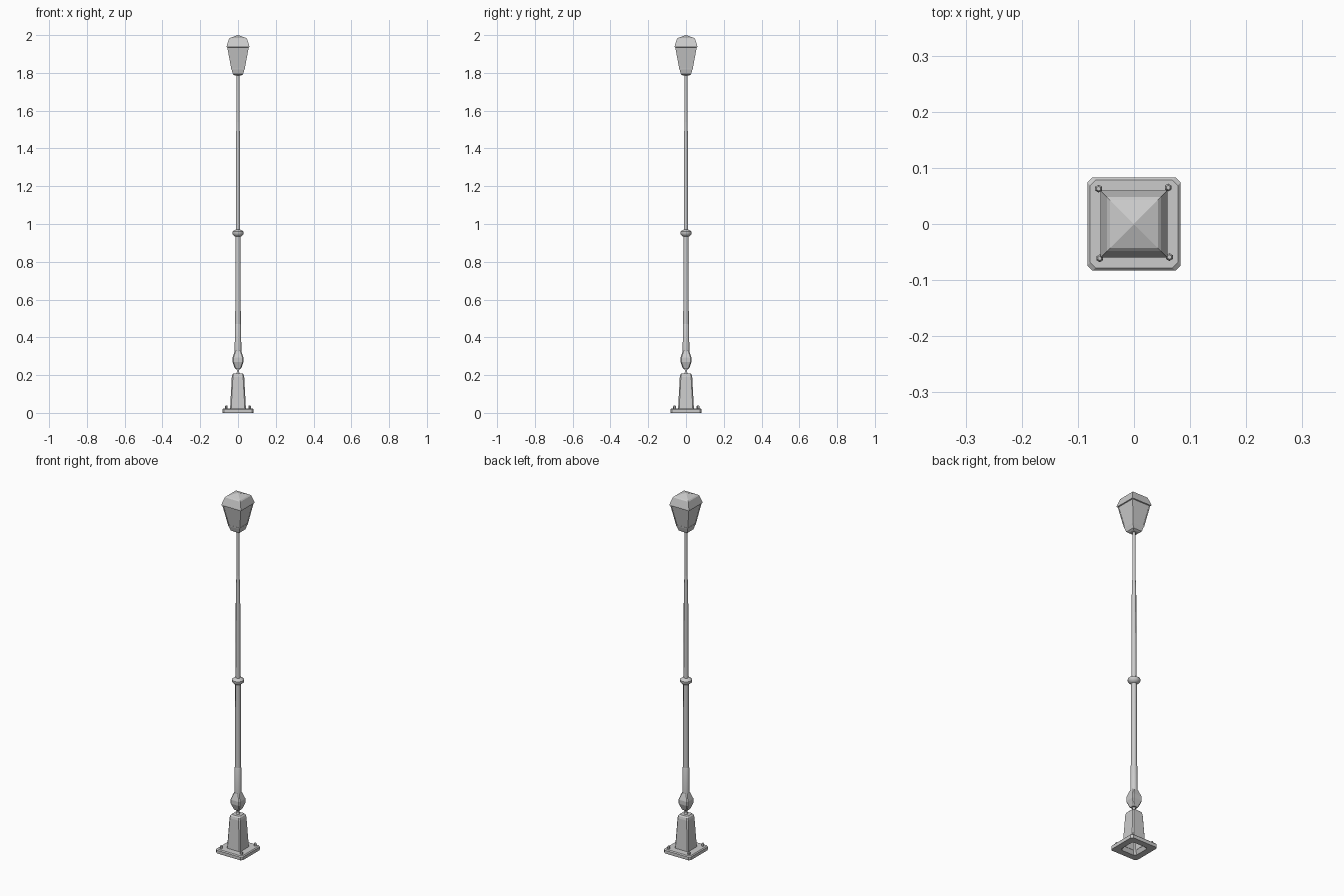
import bpy, math

if "Cube" in bpy.data.objects:
    bpy.data.objects.remove(bpy.data.objects["Cube"])


def loft(name, rings, sides, closed=False, smooth=False, chamfer=0.0):
    """Stack rings of (half_width, z). Four sides gives a square, optionally with cut corners."""
    verts, faces = [], []
    for r, z in rings:
        if sides == 4:
            if chamfer:
                c = r - min(chamfer, r * 0.4)
                ring = [(r, -c), (r, c), (c, r), (-c, r), (-r, c), (-r, -c), (-c, -r), (c, -r)]
            else:
                ring = [(r, -r), (r, r), (-r, r), (-r, -r)]
        else:
            ring = [(r * math.cos(2 * math.pi * (i + 0.5) / sides),
                     r * math.sin(2 * math.pi * (i + 0.5) / sides)) for i in range(sides)]
        verts += [(x, y, z) for x, y in ring]
    n = len(ring)
    count = len(rings)
    for k in range(count if closed else count - 1):
        a, b = k * n, ((k + 1) % count) * n
        faces += [(a + i, a + (i + 1) % n, b + (i + 1) % n, b + i) for i in range(n)]
    if not closed:
        faces += [tuple(reversed(range(n))), tuple(range((count - 1) * n, count * n))]
    mesh = bpy.data.meshes.new(name)
    mesh.from_pydata(verts, [], faces)
    obj = bpy.data.objects.new(name, mesh)
    bpy.context.collection.objects.link(obj)
    if smooth:
        bpy.context.view_layer.objects.active = obj
        obj.select_set(True)
        bpy.ops.object.shade_smooth_by_angle(angle=math.radians(50))
        obj.select_set(False)
    return obj


# Base plate, open in the middle underneath
loft("base_plate", [(0.048, 0), (0.082, 0), (0.083, 0.004), (0.083, 0.018),
                    (0.078, 0.023), (0.036, 0.023)], 4, closed=True, chamfer=0.009)

# Tapered pedestal, hollow from below
loft("pedestal", [(0.036, 0.02), (0.042, 0.02), (0.033, 0.19), (0.030, 0.202),
                  (0.024, 0.209), (0.006, 0.209), (0.006, 0.204), (0.028, 0.19)],
     4, closed=True, chamfer=0.006)

# Anchor bolts
for i, (x, y) in enumerate([(-0.063, 0.063), (0.061, 0.065), (0.063, -0.059), (-0.061, -0.061)]):
    bolt = loft(f"anchor_bolt_{i + 1}", [(0.007, 0.02), (0.007, 0.034), (0.004, 0.039)], 6)
    bolt.location = (x, y, 0)

# Neck and square knuckle
loft("neck", [(0.012, 0.205), (0.007, 0.213), (0.007, 0.228), (0.012, 0.238)], 8, smooth=True)
loft("knuckle", [(0.014, 0.233), (0.018, 0.238), (0.029, 0.27), (0.029, 0.292),
                 (0.018, 0.325), (0.016, 0.33)], 4, chamfer=0.005)

# Pole sections
loft("pole_sleeve", [(0.019, 0.32), (0.018, 0.465), (0.014, 0.475)], 8, smooth=True)
loft("lower_pole", [(0.016, 0.46), (0.0145, 0.95)], 8, smooth=True)
loft("collar", [(0.015, 0.933), (0.022, 0.938), (0.031, 0.947), (0.031, 0.959),
                (0.022, 0.966), (0.013, 0.97)], 12, smooth=True)
loft("upper_pole", [(0.0125, 0.96), (0.0115, 1.46), (0.008, 1.54)], 8, smooth=True)
loft("pole_tip", [(0.008, 1.53), (0.0075, 1.80)], 8, smooth=True)

# Lantern
loft("lantern_foot", [(0.018, 1.787), (0.027, 1.793), (0.034, 1.818), (0.035, 1.825)], 4)
loft("lantern_glass", [(0.034, 1.825), (0.055, 1.938)], 4)
loft("lantern_roof", [(0.053, 1.934), (0.060, 1.936), (0.060, 1.942), (0.048, 1.98),
                      (0.043, 1.985), (0.0005, 2.0)], 4)
# Slim lantern corner bars
for i in range(4):
    sx, sy = [(1, 1), (-1, 1), (-1, -1), (1, -1)][i]
    bar = loft(f"lantern_bar_{i + 1}", [(0.0025, 1.82), (0.0025, 1.937)], 4)
    for v in bar.data.vertices:
        off = 0.033 if v.co.z < 1.88 else 0.0545
        v.co.x += sx * off
        v.co.y += sy * off
    if i % 2 == 0:
        bar.data.update()
